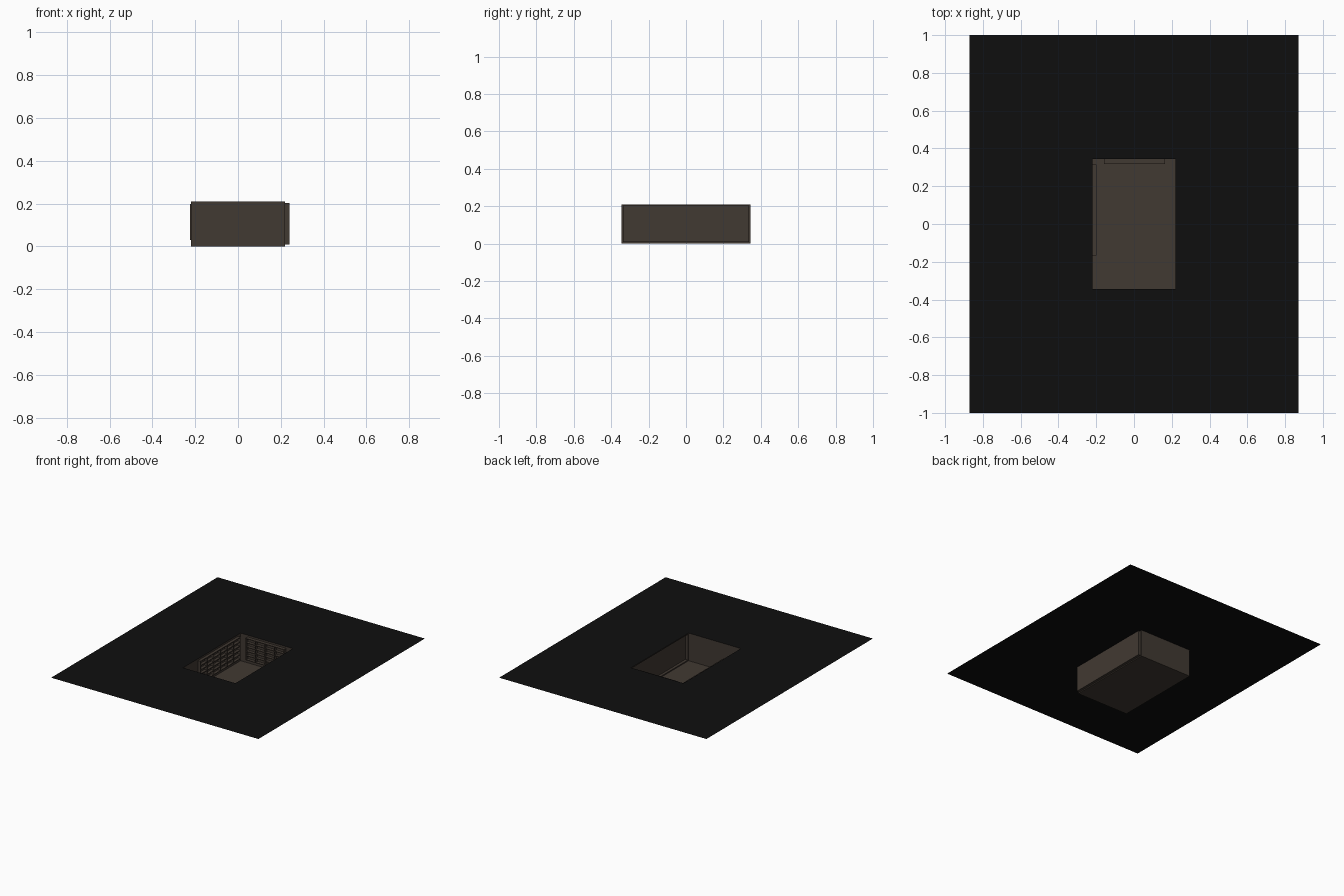
import bpy, bmesh
from mathutils import Vector

if "Cube" in bpy.data.objects:
    bpy.data.objects.remove(bpy.data.objects["Cube"])

W, D, H = 0.22, 0.345, 0.21      # room half width, half depth, height


def material(name, rgb):
    m = bpy.data.materials.new(name)
    m.diffuse_color = (*rgb, 1)
    m.use_nodes = True
    m.node_tree.nodes["Principled BSDF"].inputs["Base Color"].default_value = m.diffuse_color
    return m


brown = material("dark brown", (0.053, 0.041, 0.032))
black = material("near black", (0.0045, 0.0045, 0.0045))


def finish(name, bm, mat):
    me = bpy.data.meshes.new(name)
    bm.to_mesh(me)
    bm.free()
    me.materials.append(mat)
    ob = bpy.data.objects.new(name, me)
    bpy.context.collection.objects.link(ob)
    return ob


def add_box(bm, lo, hi):
    lo, hi = Vector(lo), Vector(hi)
    vs = bmesh.ops.create_cube(bm, size=1)["verts"]
    for v in vs:
        v.co = Vector(((lo[i] + hi[i]) / 2 + v.co[i] * (hi[i] - lo[i]) for i in range(3)))


# Ground sheet with a rectangular opening over the room
bm = bmesh.new()
sx, sy = (-0.872, -W, W, 0.872), (-1, -D, D, 1)
grid = [[bm.verts.new((x, y, H)) for y in sy] for x in sx]
for i in range(3):
    for j in range(3):
        if (i, j) != (1, 1):
            bm.faces.new((grid[i][j], grid[i + 1][j], grid[i + 1][j + 1], grid[i][j + 1]))
finish("ground_sheet", bm, black)

# Sunken room: open-topped shell with a wide alcove in the right wall
bm = bmesh.new()
add_box(bm, (-W, -D, 0), (W, D, H))
bm.normal_update()
bmesh.ops.delete(bm, geom=[f for f in bm.faces if f.normal.z > 0.9], context="FACES_ONLY")
wall = [f for f in bm.faces if f.normal.x > 0.9]
bmesh.ops.inset_region(bm, faces=wall, thickness=0.011, use_boundary=True)
ext = bmesh.ops.extrude_face_region(bm, geom=wall)["geom"]
bmesh.ops.translate(bm, vec=(0.021, 0, 0), verts=[g for g in ext if isinstance(g, bmesh.types.BMVert)])
bmesh.ops.delete(bm, geom=[f for f in wall if f.is_valid], context="FACES_ONLY")
bmesh.ops.reverse_faces(bm, faces=bm.faces[:])
finish("room_shell", bm, brown)


# Bookcase: uprights, shelves and back panel; mapped onto either wall
def bookcase(name, start, units, place):
    bm = bmesh.new()
    z0, z1, unit, depth, t, rows = 0.03, 0.197, 0.0795, 0.026, 0.005, 5
    end = start + units * unit

    def part(a, b):
        p, q = place(*a), place(*b)
        add_box(bm, [min(c) for c in zip(p, q)], [max(c) for c in zip(p, q)])

    part((start, 0, z0), (end, 0.002, z1))
    for k in range(units + 1):
        c = start + k * unit
        part((c - t / 2, 0, z0), (c + t / 2, depth, z1))
    for k in range(rows + 1):
        z = z0 + k * (z1 - z0 - t) / rows
        part((start, 0, z), (end, depth - 0.0005, z + t))
    finish(name, bm, brown)


bookcase("left_bookcase", -0.165, 6, lambda u, d, z: (-0.2235 + d, u, z))
bookcase("back_bookcase", -0.157, 4, lambda u, d, z: (u, D - 0.0005 - d, z))
